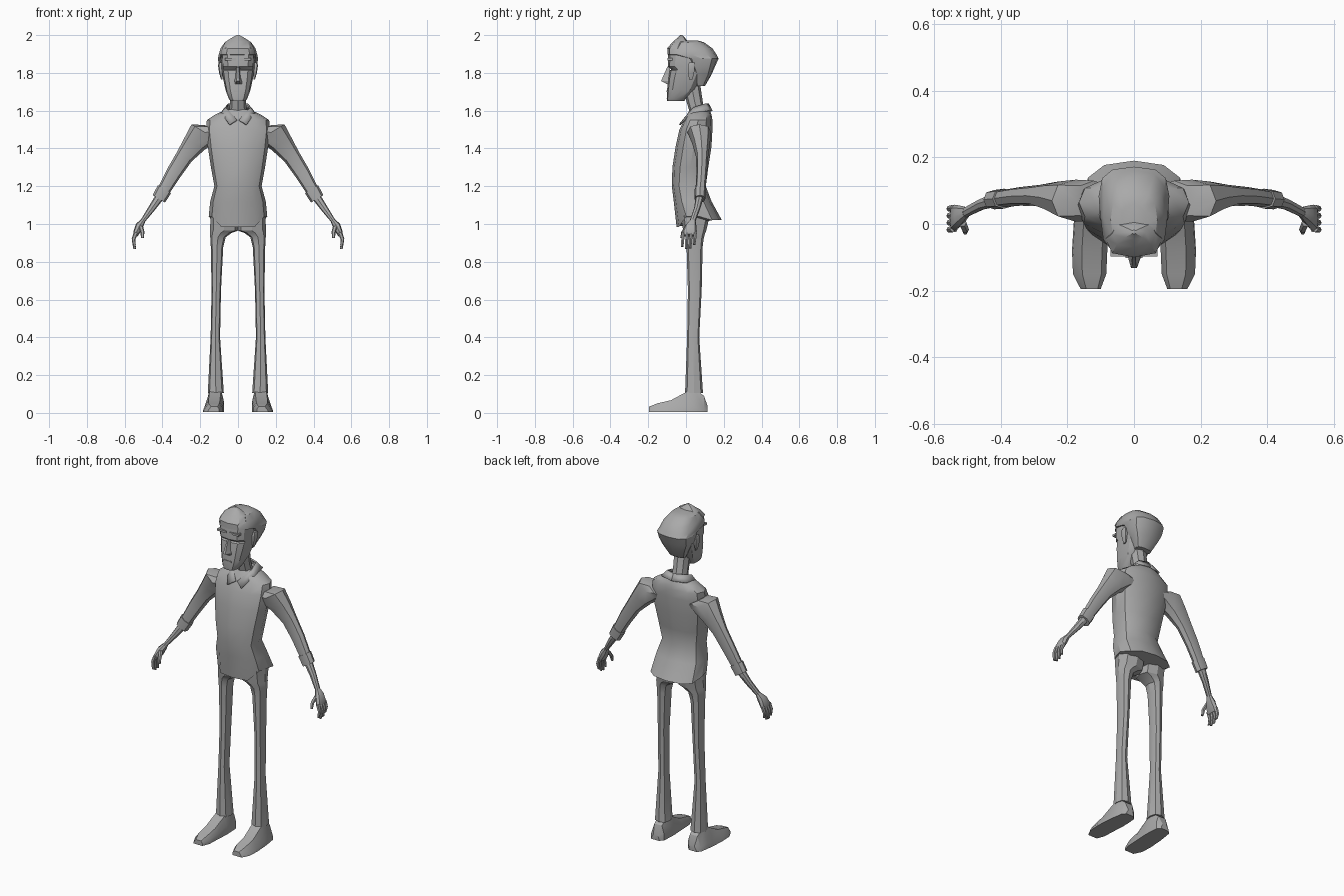
import bpy
import bmesh
from math import cos, sin, pi, copysign
from mathutils import Vector

cube = bpy.data.objects.get("Cube")
if cube:
    bpy.data.objects.remove(cube, do_unlink=True)

# Single clay grey for the whole figure
grey = bpy.data.materials.new("clay grey")
grey.use_nodes = True
colour = (0.4, 0.4, 0.4, 1)
grey.diffuse_color = colour
grey.node_tree.nodes["Principled BSDF"].inputs["Base Color"].default_value = colour


def finish(name, bm, mirrored=False, angle=32):
    """Turn a bmesh into a named, shaded object."""
    bmesh.ops.recalc_face_normals(bm, faces=bm.faces)
    mesh = bpy.data.meshes.new(name)
    bm.to_mesh(mesh)
    bm.free()
    mesh.materials.append(grey)
    obj = bpy.data.objects.new(name, mesh)
    bpy.context.collection.objects.link(obj)
    bpy.ops.object.select_all(action="DESELECT")
    obj.select_set(True)
    bpy.context.view_layer.objects.active = obj
    bpy.ops.object.shade_smooth_by_angle(angle=angle * pi / 180)
    if mirrored:
        obj.modifiers.new("mirror", "MIRROR").use_mirror_merge = False
    return obj


def loft(name, rings, mirrored=False, angle=32):
    """Skin a list of point rings and close both ends."""
    bm = bmesh.new()
    rows = [[bm.verts.new(p) for p in ring] for ring in rings]
    count = len(rows[0])
    for low, high in zip(rows, rows[1:]):
        for i in range(count):
            j = (i + 1) % count
            bm.faces.new((low[i], low[j], high[j], high[i]))
    bm.faces.new(rows[0])
    bm.faces.new(rows[-1])
    return finish(name, bm, mirrored, angle)


def rounded(sides, power):
    """Unit outline between an ellipse (power 1) and a box (power 0)."""
    for i in range(sides):
        a = 2 * pi * i / sides
        yield tuple(copysign(abs(v) ** power, v) if abs(v) > 1e-6 else 0
                    for v in (cos(a), sin(a)))


def level(z, left, right, front, back, sides=12, power=0.8):
    """Horizontal ring fitted into a box."""
    return [Vector(((left + right) / 2 + u * (right - left) / 2,
                    (front + back) / 2 + v * (back - front) / 2, z))
            for u, v in rounded(sides, power)]


def stack(name, rows, **options):
    """Centred body part from rows of height, half width, front, back."""
    return loft(name, [level(z, -w, w, f, b, **options) for z, w, f, b in rows])


def limb(name, rows, normal, sides=8, power=0.85):
    """Mirrored limb from rows of x, y, z, thickness, depth."""
    n = Vector(normal).normalized()
    rings = [[Vector((x, y, z)) + n * u * thick + Vector((0, v * deep, 0))
              for u, v in rounded(sides, power)] for x, y, z, thick, deep in rows]
    return loft(name, rings, True)


def block(name, centre, size, mirrored=False):
    bm = bmesh.new()
    bmesh.ops.create_cube(bm, size=1)
    for v in bm.verts:
        v.co = Vector(a * b for a, b in zip(v.co, size)) + Vector(centre)
    return finish(name, bm, mirrored)


# Shirt body, with a hem that dips at the front and back
shirt_rows = [
    (1.04, .155, -.05, .19), (1.12, .147, -.065, .135), (1.2, .125, -.075, .105),
    (1.3, .143, -.072, .118), (1.41, .16, -.055, .135), (1.5, .17, -.035, .14),
    (1.55, .165, -.01, .14), (1.58, .12, .005, .135), (1.605, .065, .02, .125)]
shirt_rings = [level(z, -w, w, f, b) for z, w, f, b in shirt_rows]
for p in shirt_rings[0]:
    p.z -= .055 if p.y < 0 else .02 if p.y > .1 else 0
loft("shirt", shirt_rings)

# Sleeves, cuffs and forearms share one slanted cross-section
slant = (.857, 0, .515)
limb("sleeves", [
    (.12, .07, 1.49, .065, .06), (.175, .07, 1.485, .083, .063),
    (.23, .08, 1.425, .062, .047), (.285, .085, 1.355, .046, .032),
    (.34, .083, 1.27, .041, .028), (.395, .076, 1.175, .034, .026)], slant)
limb("cuffs", [(.389, .076, 1.185, .041, .03), (.419, .073, 1.133, .038, .029)], slant)
limb("forearms", [
    (.41, .074, 1.15, .024, .022), (.455, .06, 1.085, .019, .017),
    (.505, .035, 1.015, .012, .016)], slant)

# Hands with four fingers and a thumb
limb("palms", [
    (.503, .035, 1.018, .013, .016), (.522, .025, .99, .021, .03),
    (.538, .018, .955, .017, .04), (.543, .017, .94, .012, .038)], slant)
for i, tip in enumerate((.88, .868, .872, .89)):
    y = -.015 + i * .021
    limb(f"finger_{i + 1}", [
        (.54, y, .955, .012, .01), (.553, y - .002, .92, .01, .009),
        (.548, y - .005, tip, .007, .007)], (1, 0, .2), sides=6)
limb("thumbs", [
    (.515, .005, .99, .012, .012), (.506, -.016, .958, .011, .01),
    (.506, -.025, .925, .007, .007)], (1, 0, 0), sides=6)

# Trousers: each leg widens into its half of the seat
trouser_rows = [
    (.105, .075, .16, -.005, .09), (.4, .095, .145, .006, .07),
    (.65, .09, .14, .01, .083), (.88, .078, .144, .003, .088),
    (.93, .065, .147, -.002, .095), (.952, .035, .148, -.01, .102),
    (.965, 0, .148, -.015, .107), (1.06, 0, .145, -.03, .13)]
loft("trousers", [level(*row, sides=8, power=.75) for row in trouser_rows], True, 25)

# Shoes, lofted from heel to toe with a flat sole
shoe_rings = []
for y, near, far, top in [
        (.115, .1, .15, .03), (.095, .08, .167, .085), (.04, .076, .176, .125),
        (0, .075, .181, .105), (-.08, .08, .186, .062), (-.15, .083, .183, .046),
        (-.195, .1, .16, .028)]:
    w = far - near
    outline = [(near, 0), (far, 0), (far - w * .03, top * .25),
               (far - w * .28, top), (near + w * .15, top), (near, top * .5)]
    shoe_rings.append([(x, y, z + .005) for x, z in outline])
loft("shoes", shoe_rings, True)

# Leaning neck
stack("neck", [(1.56, .05, .03, .115), (1.64, .043, .005, .09), (1.74, .045, -.02, .075)],
      sides=8, power=.9)

# Folded collar: one half band, mirrored and thickened
bm = bmesh.new()
inner = [(0, .118, 1.635), (.05, .1, 1.635), (.062, .04, 1.615), (.005, -.015, 1.55)]
outer = [(0, .138, 1.598), (.08, .118, 1.6), (.088, .035, 1.585), (.045, -.034, 1.525)]
upper, lower = ([bm.verts.new(p) for p in edge] for edge in (inner, outer))
for i in range(3):
    bm.faces.new((upper[i], upper[i + 1], lower[i + 1], lower[i]))
collar = finish("collar", bm, True)
thick = collar.modifiers.new("thickness", "SOLIDIFY")
thick.thickness = .008
thick.offset = 0

# Face with a long jaw and eye sockets under the brow
stack("face", [
    (1.65, .038, -.1, -.01), (1.665, .05, -.102, 0), (1.71, .066, -.1, .05),
    (1.77, .079, -.095, .08), (1.812, .085, -.088, .1), (1.818, .086, -.078, .1),
    (1.833, .087, -.096, .1), (1.89, .09, -.095, .11), (1.94, .08, -.085, .09)],
    power=.7)

# Nose: a wedge that grows towards its tip
nose = []
for z, w, front in [(1.74, .026, -.1), (1.757, .022, -.132), (1.775, .015, -.124),
                    (1.835, .009, -.098)]:
    nose.append([(-w, -.085, z), (w, -.085, z), (w * .4, front, z), (-w * .4, front, z)])
loft("nose", nose)

# Brows, lips and ears
block("brows", (.04, -.085, 1.872), (.06, .025, .012), True)
block("lips", (0, -.098, 1.703), (.05, .008, .007))
stack_ear = [(1.765, .083, .09, .015, .035), (1.8, .08, .1, .01, .045),
             (1.84, .082, .106, .008, .05), (1.855, .085, .1, .015, .045)]
loft("ears", [level(*row, sides=6) for row in stack_ear], True)

# Hair swept to the back, with a pointed quiff
stack("hair", [
    (1.73, .05, .05, .1), (1.79, .08, .04, .135), (1.83, .1, .02, .152),
    (1.875, .106, -.005, .172), (1.897, .102, -.099, .162), (1.93, .092, -.098, .14),
    (1.962, .07, -.07, .095), (1.972, .04, -.05, .06)], power=.72)
stack("quiff", [
    (1.93, .085, -.1, .01), (1.965, .066, -.07, .01), (1.985, .035, -.045, -.005),
    (2, .007, -.03, -.018)], sides=8, power=.75)
